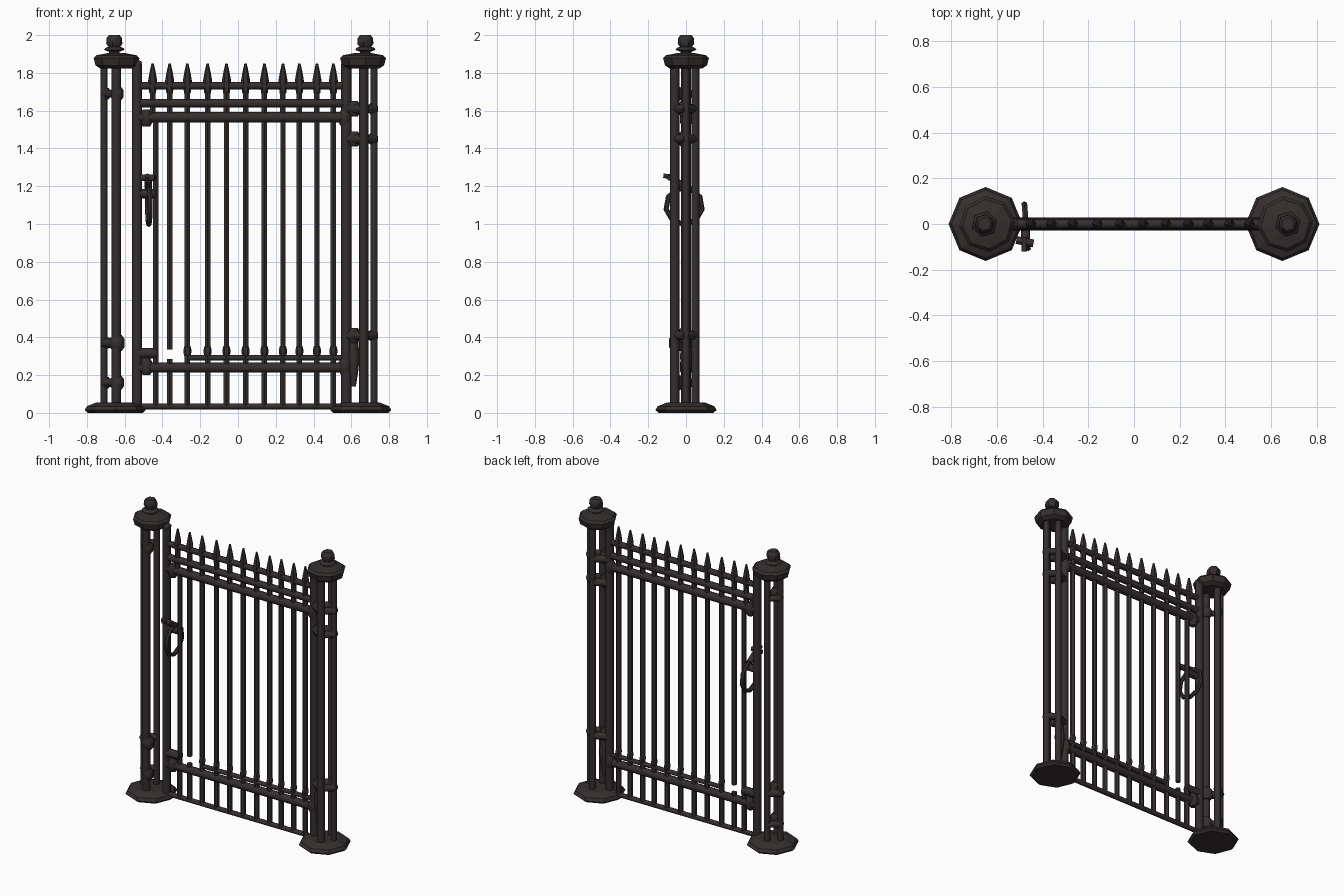
import bpy, math
from mathutils import Vector

if "Cube" in bpy.data.objects:
    bpy.data.objects.remove(bpy.data.objects["Cube"])

iron = bpy.data.materials.new("dark_iron")
iron.use_nodes = True
COLOUR = (0.036, 0.028, 0.028, 1)
iron.diffuse_color = COLOUR
iron.node_tree.nodes["Principled BSDF"].inputs["Base Color"].default_value = COLOUR


def finish(name, smooth=True):
    ob = bpy.context.object
    ob.name = name
    ob.data.materials.append(iron)
    if smooth:
        bpy.ops.object.shade_smooth_by_angle(angle=math.radians(50))
    return ob


def rod(name, a, b, r, sides=8):
    """Straight round bar between two points."""
    a, b = Vector(a), Vector(b)
    bpy.ops.mesh.primitive_cylinder_add(vertices=sides, radius=r, depth=(b - a).length,
                                        location=(a + b) / 2)
    ob = finish(name)
    ob.rotation_mode = 'QUATERNION'
    ob.rotation_quaternion = (b - a).to_track_quat('Z', 'Y')
    return ob


def lathe(name, x, y, profile, sides=8, turn=0.0, smooth=True):
    """Closed solid turned round a vertical axis from (radius, z) pairs."""
    verts, faces = [], []
    for r, z in profile:
        for i in range(sides):
            t = turn + math.tau * i / sides
            verts.append((x + r * math.cos(t), y + r * math.sin(t), z))
    for k in range(len(profile) - 1):
        for i in range(sides):
            j = (i + 1) % sides
            faces.append((k * sides + i, k * sides + j, (k + 1) * sides + j, (k + 1) * sides + i))
    faces.append(tuple(reversed(range(sides))))
    faces.append(tuple(range(len(verts) - sides, len(verts))))
    mesh = bpy.data.meshes.new(name)
    mesh.from_pydata(verts, [], faces)
    ob = bpy.data.objects.new(name, mesh)
    bpy.context.collection.objects.link(ob)
    bpy.ops.object.select_all(action='DESELECT')
    bpy.context.view_layer.objects.active = ob
    ob.select_set(True)
    return finish(name, smooth)


def knuckle(name, x, y, z, r, h):
    return lathe(name, x, y, [(r * 0.6, z - h), (r, z - h * 0.5), (r, z + h * 0.5), (r * 0.6, z + h)])


# Post clusters: outer, front and back shafts with a foot, cap and finial
for side, s, cx, outer, mid in (("right", -1, -0.643, -0.71, -0.645),
                                ("left", 1, 0.662, 0.72, 0.665)):
    rod(f"{side}_outer_shaft", (outer, 0, 0.03), (outer, 0, 1.86), 0.019)
    rod(f"{side}_front_shaft", (mid, -0.06, 0.03), (mid, -0.06, 1.86), 0.025)
    rod(f"{side}_back_shaft", (mid, 0.05, 0.03), (mid, 0.05, 1.86), 0.021)
    lathe(f"{side}_foot", s * 0.65, 0,
          [(0.145, 0), (0.162, 0.015), (0.15, 0.035), (0.10, 0.055)], 8, 0, False)
    lathe(f"{side}_cap", cx, 0,
          [(0.085, 1.822), (0.112, 1.84), (0.122, 1.878), (0.108, 1.893), (0.045, 1.905)], 8, 0.1, False)
    lathe(f"{side}_finial", cx + s * 0.012, 0,
          [(0.03, 1.89), (0.03, 1.912), (0.056, 1.922), (0.05, 1.932), (0.033, 1.938),
           (0.045, 1.955), (0.042, 1.985), (0.03, 2.0)], 6, 0.3)

# Gate stiles beside the posts, bent over into the caps
for side, x, s in (("right", -0.535, -1), ("left", 0.573, 1)):
    rod(f"{side}_stile", (x, 0, 0.03), (x, 0, 1.85), 0.027)
    rod(f"{side}_stile_bend", (x - s * 0.015, 0, 1.835), (x + s * 0.06, 0, 1.872), 0.027)

# Collars tying the right post shafts together
for z, r in ((1.69, 0.02), (0.37, 0.026), (0.16, 0.022)):
    for y in (-0.06, 0.05):
        rod("right_collar_arm", (-0.71, 0, z), (-0.645, y, z), r)
    knuckle("right_collar_outer", -0.70, 0, z, 0.025, 0.03)
    knuckle("right_collar_front", -0.64, -0.05, z, r + 0.014, r + 0.016)

# Hinge arms joining the left stile to the left post shafts
for z in (1.61, 1.45, 0.41):
    for y in (-0.055, 0.045):
        rod("hinge_arm", (0.573, 0, z), (0.665, y, z), 0.025)
        rod("hinge_outer_arm", (0.665, y, z), (0.725, 0, z), 0.023)
    knuckle("hinge_knuckle", 0.615, -0.01, z, 0.032, 0.04)
    knuckle("hinge_outer_knuckle", 0.715, 0, z, 0.025, 0.03)
lathe("lower_pivot", 0.612, 0, [(0.012, 0.14), (0.026, 0.23), (0.032, 0.30), (0.024, 0.38)])

# Horizontal rails
for name, x0, z, r in (("spear_rail", -0.52, 1.732, 0.02), ("upper_rail", -0.52, 1.64, 0.023),
                       ("top_rail", -0.53, 1.565, 0.028), ("lower_thin_rail", -0.27, 0.292, 0.015),
                       ("lower_rail", -0.53, 0.24, 0.027), ("ground_rail", -0.55, 0.035, 0.016)):
    rod(name, (x0, 0, z), (0.57, 0, z), r)
for z in (1.56, 0.245):
    for x in (-0.485, 0.565):
        knuckle("rail_joint", x, 0, z, 0.032, 0.045)
rod("corner_joint", (-0.53, 0, 0.315), (-0.43, 0, 0.315), 0.028)

# Pickets with pointed tips; one is broken just above the lower rail
TIPS = (-0.452, -0.362, -0.268, -0.161, -0.061, 0.04, 0.14, 0.238, 0.325, 0.418, 0.505)
for i, x in enumerate(TIPS):
    shift = 0.017 if i == 0 else 0
    rod("picket", (x + shift, 0, 0.335 if i == 1 else 0.24), (x + shift, 0, 1.58), 0.0165, 6)
    rod("upper_picket", (x, 0, 1.56), (x, 0, 1.75), 0.017, 6)
    rod("lower_picket", (x + shift, 0, 0.035), (x + shift, 0, 0.285), 0.017, 6)
    if i > 1:
        lathe("picket_collar", x, 0, [(0.016, 0.30), (0.021, 0.318), (0.021, 0.335), (0.016, 0.355)], 6)
    lathe("spear_tip", x, 0, [(0.017, 1.69), (0.024, 1.74), (0.023, 1.765), (0.016, 1.805), (0.006, 1.85)], 6)

# Ring handle through the gate, with its latch
bpy.ops.mesh.primitive_torus_add(major_segments=9, minor_segments=6, major_radius=0.097,
                                 minor_radius=0.014, location=(-0.472, -0.01, 1.095),
                                 rotation=(0, math.pi / 2, 0.08))
finish("ring_handle")
rod("latch_stem", (-0.475, 0, 1.19), (-0.475, -0.07, 1.235), 0.02)
rod("latch_tongue", (-0.48, -0.06, 1.25), (-0.48, -0.12, 1.255), 0.012)
rod("latch_bar", (-0.515, -0.07, 1.245), (-0.44, -0.085, 1.245), 0.017)
rod("latch_bracket", (-0.53, 0, 1.16), (-0.44, 0, 1.16), 0.024)
